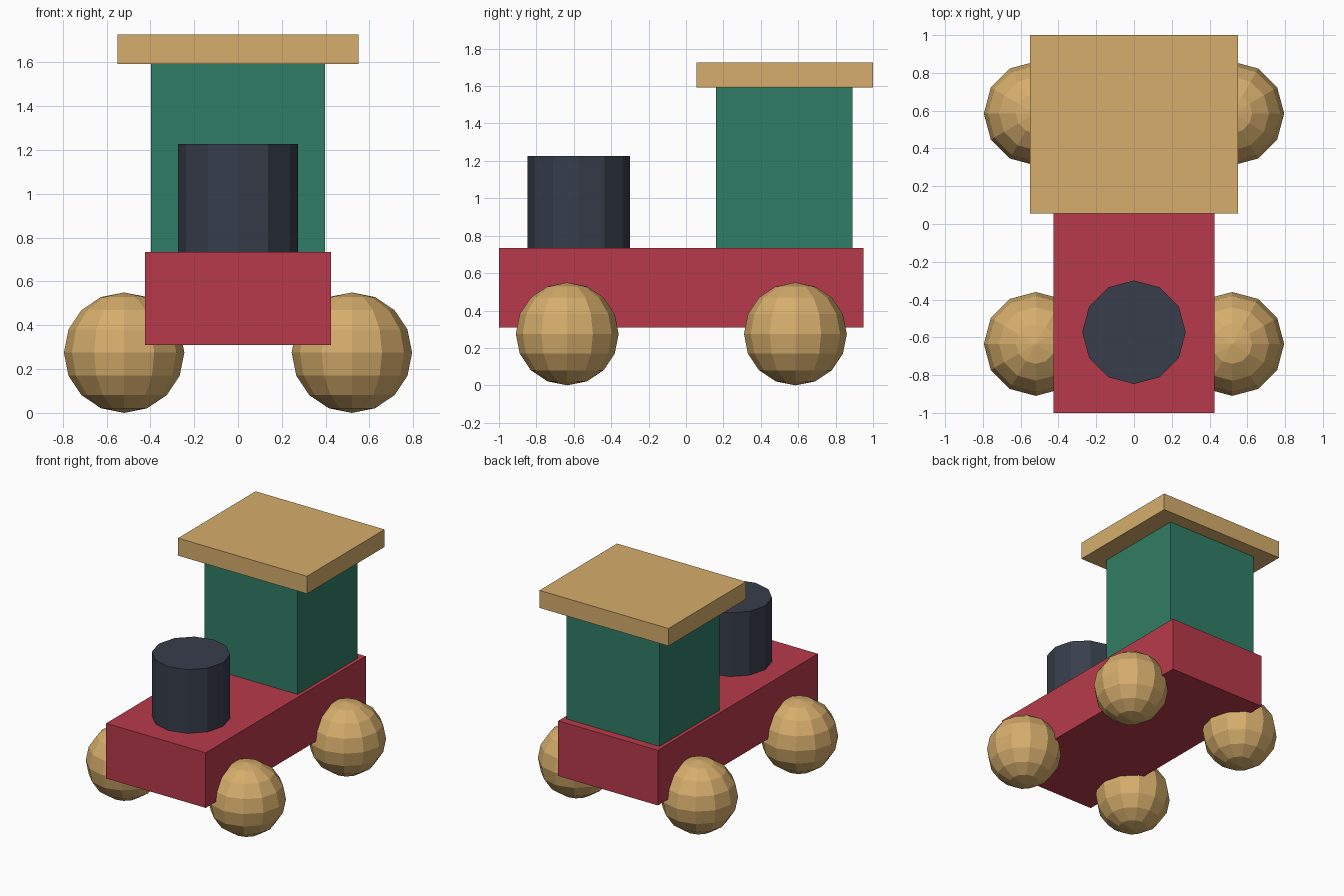
import bpy

default = bpy.data.objects.get("Cube")
if default:
    bpy.data.objects.remove(default, do_unlink=True)


def make_material(name, rgb):
    mat = bpy.data.materials.new(name)
    mat.use_nodes = True
    colour = (*rgb, 1.0)
    mat.diffuse_color = colour
    bsdf = next(n for n in mat.node_tree.nodes if n.type == "BSDF_PRINCIPLED")
    bsdf.inputs["Base Color"].default_value = colour
    return mat


wood = make_material("light wood", (0.67, 0.42, 0.15))
red = make_material("red paint", (0.48, 0.042, 0.07))
green = make_material("green paint", (0.03, 0.205, 0.13))
charcoal = make_material("charcoal", (0.038, 0.048, 0.07))


def finish(name, mat):
    obj = bpy.context.object
    obj.name = obj.data.name = name
    obj.data.materials.append(mat)
    return obj


def box(name, mat, half_width, y, z):
    """Box centred on x, spanning the given y and z ranges."""
    bpy.ops.mesh.primitive_cube_add(size=1, location=(0, sum(y) / 2, sum(z) / 2))
    obj = finish(name, mat)
    obj.scale = (2 * half_width, y[1] - y[0], z[1] - z[0])
    bpy.ops.object.transform_apply(location=False, rotation=False, scale=True)
    return obj


# Chassis, cab and overhanging roof
box("chassis", red, 0.425, (-1.0, 0.95), (0.31, 0.735))
box("cab", green, 0.397, (0.16, 0.89), (0.735, 1.592))
box("roof", wood, 0.55, (0.055, 1.0), (1.592, 1.727))

# Chimney
bottom, top = 0.735, 1.227
bpy.ops.mesh.primitive_cylinder_add(vertices=12, radius=0.274, depth=top - bottom,
                                    location=(0, -0.573, (bottom + top) / 2))
finish("chimney", charcoal)

# Faceted ball wheels
radius = 0.275
for end, y in (("front", -0.635), ("back", 0.585)):
    for side, sign in (("left", 1), ("right", -1)):
        bpy.ops.mesh.primitive_uv_sphere_add(segments=12, ring_count=8, radius=radius,
                                             location=(sign * 0.52, y, radius))
        finish(f"{end}_{side}_wheel", wood)
